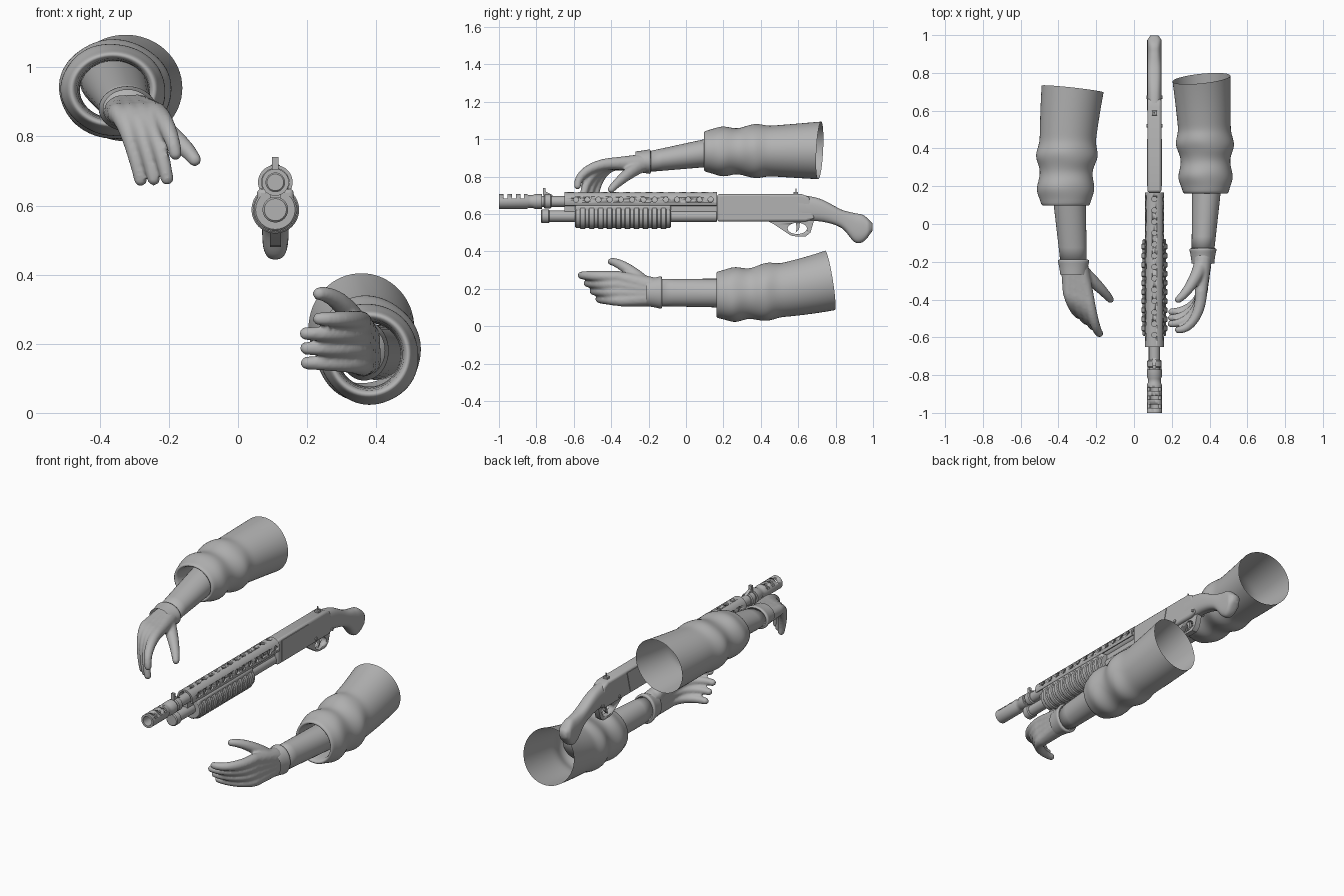
import bpy, bmesh, math
from mathutils import Vector, Matrix

if "Cube" in bpy.data.objects:
    bpy.data.objects.remove(bpy.data.objects["Cube"])

gun_x, barrel_z, tube_z = .108, .667, .588
shield_front, receiver_front, receiver_top = -.65, .167, .706
grey = bpy.data.materials.new("plain_grey")
grey.use_nodes = True
grey.diffuse_color = (.45, .45, .45, 1)
grey.node_tree.nodes["Principled BSDF"].inputs["Base Color"].default_value = grey.diffuse_color


def finish(name, bm, angle=35):
    bmesh.ops.recalc_face_normals(bm, faces=bm.faces)
    mesh = bpy.data.meshes.new(name)
    bm.to_mesh(mesh)
    bm.free()
    mesh.materials.append(grey)
    part = bpy.data.objects.new(name, mesh)
    bpy.context.collection.objects.link(part)
    bpy.ops.object.select_all(action='DESELECT')
    bpy.context.view_layer.objects.active = part
    part.select_set(True)
    bpy.ops.object.shade_smooth_by_angle(angle=math.radians(angle))
    return part


def skin(name, loops, cap=True, closed=False, angle=35):
    """Join equal rows of points into one surface."""
    bm = bmesh.new()
    rows = [[bm.verts.new(point) for point in loop] for loop in loops]
    pairs = list(zip(rows, rows[1:]))
    if closed:
        pairs.append((rows[-1], rows[0]))
    for near, far in pairs:
        for i in range(len(near)):
            bm.faces.new((near[i - 1], near[i], far[i], far[i - 1]))
    if cap and not closed:
        bm.faces.new(rows[0])
        bm.faces.new(rows[-1])
    return finish(name, bm, angle)


def ring(centre, width, height, power=1, sides=32):
    """Upright oval around the y axis; a lower power makes it squarer."""
    points = []
    for i in range(sides):
        a = math.tau * i / sides
        c, s = (math.copysign(abs(v) ** power, v) for v in (math.cos(a), math.sin(a)))
        points.append(centre + Vector((width * c, 0, height * s)))
    return points


def lathe(name, z, profile, closed=False):
    return skin(name, [ring(Vector((gun_x, y, z)), r, r) for y, r in profile], closed=closed)


def rod(name, z, start, end, radius, chamfer=.005):
    return lathe(name, z, [(start, radius - chamfer), (start + chamfer, radius),
                           (end - chamfer, radius), (end, radius - chamfer)])


def prism(name, outline, half, bevel=0, x=gun_x):
    """Side outline of (y, z) points, extruded across x."""
    part = skin(name, [[(x + side, y, z) for y, z in outline] for side in (-half, half)])
    if bevel:
        mod = part.modifiers.new("round", 'BEVEL')
        mod.width, mod.segments, mod.limit_method = bevel, 3, 'ANGLE'
    return part


def box(name, front, back, low, high, half, bevel=0):
    return prism(name, [(front, low), (back, low), (back, high), (front, high)], half, bevel)


def cut(part, fill):
    """Subtract the solids that fill() adds."""
    bm = bmesh.new()
    fill(bm)
    tool = finish("cutter", bm)
    tool.hide_render = True
    mod = part.modifiers.new("cut", 'BOOLEAN')
    mod.object, mod.operation, mod.solver = tool, 'DIFFERENCE', 'EXACT'
    bpy.context.view_layer.objects.active = part
    bpy.ops.object.modifier_apply(modifier="cut")
    bpy.data.objects.remove(tool)


def peg(bm, centre, size, turn=Matrix()):
    """Round solid along z, or along x when turned; size is x, y, z."""
    bmesh.ops.create_cone(bm, cap_ends=True, segments=20, radius1=1, radius2=1, depth=1,
                          matrix=Matrix.Translation(centre) @ Matrix.Diagonal((*size, 1)) @ turn)


across = Matrix.Rotation(math.pi / 2, 4, 'Y')

# Barrel, slotted muzzle brake and sights
rod("barrel", barrel_z, -.8, receiver_front, .029)
outer, inner, waist = .039, .027, .034
brake = lathe("muzzle_brake", barrel_z, [
    (-1, inner), (-1, outer), (-.85, outer), (-.84, waist), (-.82, waist), (-.81, outer),
    (-.77, outer), (-.77, inner)], closed=True)


def ports(bm):
    for i in range(3):
        spot = Matrix.Translation((gun_x, -.965 + i * .045, barrel_z + .04))
        bmesh.ops.create_cube(bm, size=1, matrix=spot @ Matrix.Diagonal((.2, .02, .05, 1)))


cut(brake, ports)
rod("front_band", barrel_z, -.76, -.72, .038)
prism("front_sight", [(-.765, .7), (-.71, .7), (-.75, .72), (-.75, .74), (-.765, .74)], .009)
box("rear_sight", .575, .6, .7, .718, .014, .003)
box("rear_sight_post", .586, .592, .7, .737, .004)

# Heat shield: arched shell with rows of round holes
steps = 28
arc = [math.radians(-24 + 228 * i / steps) for i in range(steps + 1)]
section = [(.05, a) for a in arc] + [(.04, a) for a in reversed(arc)]
shield = skin("heat_shield", [[(gun_x + r * math.cos(a), y, barrel_z + r * math.sin(a)) for r, a in section]
                              for y in (shield_front, receiver_front)])


def vents(bm):
    hole = .014
    for i in range(13):
        y = -.588 + i * .06
        peg(bm, (gun_x, y, barrel_z + .01), (.2, hole, hole), across)
        peg(bm, (gun_x, y, barrel_z + .1), (hole, hole, .12))


cut(shield, vents)

# Magazine tube and ribbed pump grip
rod("magazine_tube", tube_z, -.76, receiver_front, .03)
rod("magazine_cap", tube_z, -.775, -.73, .037)
box("tube_bridge", shield_front, receiver_front, .6, .66, .016)
grip_front, grip_back = -.593, -.08
rod("pump_grip", tube_z, grip_front, grip_back, .062)
for i in range(10):
    y = grip_front + .025 + i * .048
    rod("pump_rib", tube_z, y, y + .032, .069)
box("pump_rails", grip_front, grip_back, .6, .648, .053, .012)

# Receiver with side panels and pins
prism("receiver", [(receiver_front, .56), (.64, .56), (.69, .575), (.66, .69), (.62, receiver_top),
                   (receiver_front, receiver_top)], .037, .012)
for side in (-.038, .038):
    prism("receiver_panel", [(.2, .575), (.42, .575), (.45, .695), (.2, .695)], .002, x=gun_x + side)
    for y in (.52, .67):
        bm = bmesh.new()
        peg(bm, (gun_x + side, y, .583), (.008, .009, .009), across)
        finish("receiver_pin", bm)


# Stock: spine points of y, height and half thickness, smoothly joined
def smooth_path(points, steps=6):
    points = [Vector(p) for p in points]
    extended = [points[0] * 2 - points[1]] + points + [points[-1] * 2 - points[-2]]
    for a, b, c, d in zip(extended, extended[1:], extended[2:], extended[3:]):
        for k in range(steps):
            t = k / steps
            yield b + ((c - a) * t + (2 * a - 5 * b + 4 * c - d) * t ** 2
                       + (3 * b - a - 3 * c + d) * t ** 3) / 2
    yield points[-1]


spine = [(.6, .633, .073), (.72, .62, .06), (.83, .575, .049), (.9, .528, .077), (.95, .523, .07), (.997, .53, .02)]
skin("stock", [ring(Vector((gun_x, y, z)), min(.038, .01 + half * .6), half, .75)
               for y, z, half in smooth_path(spine)], angle=60)

# Trigger group
guard = prism("trigger_guard", [(.43, .566), (.47, .545), (.56, .485), (.59, .48), (.64, .48), (.665, .5),
                                (.685, .566)], .016)
cut(guard, lambda bm: peg(bm, (gun_x, .595, .523), (.2, .052, .03), across))
prism("trigger", [(.585, .56), (.61, .56), (.605, .52), (.585, .498), (.592, .525)], .007)


# Arms
def sleeve(name, cuff, end, cuff_size, end_size, slant):
    """Open cloth tube: puffed folds behind the cuff, slanted far opening, hem turned inside."""
    loops = [ring(cuff + Vector((0, back, 0)), *(cuff_size * scale))
             for back, scale in ((.2, .74), (.03, .77), (-.008, .88))]
    steps = 24
    for k in range(steps + 1):
        t = k / steps
        centre = cuff.lerp(end, t * t)
        centre.y = cuff.y + (end.y - cuff.y) * t
        folded = t < .57
        puff = .018 * math.sin(11 * t) ** 2 * folded
        size = cuff_size.lerp(end_size, t) + Vector((puff, puff))
        loop = ring(centre, *size)
        for i, point in enumerate(loop):
            a = math.tau * i / len(loop)
            crease = puff * (math.sin(2 * a + 20 * t) + math.sin(5 * a - 15 * t) / 2) / 6
            offset = (point - centre) * (1 + crease / size.x)
            loop[i] = centre + offset + Vector((0, slant.dot(offset) * max(0, 2 * t - 1), 0))
        loops.append(loop)
    part = skin(name, loops, cap=False, angle=180)
    part.modifiers.new("smooth", 'SUBSURF')


def forearm(side, elbow, wrist, elbow_size, wrist_size):
    steps = 8
    skin(side + "_forearm", [ring(elbow.lerp(wrist, k / steps), *elbow_size.lerp(wrist_size, k / steps))
                             for k in range(steps + 1)], angle=180)
    # Flared glove cuff
    part = skin(side + "_glove_cuff", [
        ring(wrist + Vector((0, back, 0)), *(wrist_size * scale))
        for back, scale in ((-.07, 1), (-.02, 1.1), (0, 1.2), (.012, 1.2), (.012, .9))], cap=False, angle=180)
    part.modifiers.new("smooth", 'SUBSURF')


def hand(name, wrist, first, last, forward, curl, bend, thumb_out, thumb_in):
    """Swept balls for the palm and curling digits, fused into one skin."""
    bm = bmesh.new()

    def ball(centre, radius):
        bmesh.ops.create_icosphere(bm, subdivisions=2, radius=radius, matrix=Matrix.Translation(centre))

    def digit(root, out, inward, thick):
        steps = 22
        for k in range(steps + 1):
            a = math.pi / 2 * k / steps
            ball(root + out * math.sin(a) + inward * (1 - math.cos(a)), thick + (.02 - thick) * k / steps)

    middle = first.lerp(last, .5)
    for i in range(4):
        knuckle = first.lerp(last, i / 3)
        root = wrist + (knuckle - middle) * .5
        for k in range(12):
            ball(root.lerp(knuckle, k / 12), .05 - .016 * k / 12)
        digit(knuckle, forward * (.2 - .025 * i), curl * (bend if i else .12), .034)
    digit(wrist, thumb_out, thumb_in, .045)
    part = finish(name, bm)
    mod = part.modifiers.new("fuse", 'REMESH')
    mod.mode, mod.voxel_size, mod.use_smooth_shade = 'VOXEL', .007, True
    mod = part.modifiers.new("soften", 'SMOOTH')
    mod.factor, mod.iterations = .5, 5


# Right arm, raised, palm down
sleeve("right_sleeve", Vector((-.362, .1, .935)), Vector((-.325, .715, .94)),
       Vector((.13, .11)), Vector((.165, .155)), Vector((-.11, 0, .05)))
forearm("right", Vector((-.36, .4, .97)), Vector((-.32, -.2, .88)), Vector((.1, .095)), Vector((.07, .055)))
hand("right_hand", Vector((-.315, -.22, .872)), Vector((-.245, -.38, .87)), Vector((-.345, -.36, .865)),
     Vector((.2, -1, 0)), Vector((.2, 0, -1)), .19, Vector((.13, -.1, -.05)), Vector((.06, -.08, -.09)))

# Left arm, lowered, palm turned inward
sleeve("left_sleeve", Vector((.38, .165, .168)), Vector((.357, .77, .245)),
       Vector((.122, .125)), Vector((.154, .16)), Vector((.1, 0, -.16)))
forearm("left", Vector((.4, .45, .175)), Vector((.365, -.14, .18)), Vector((.09, .08)), Vector((.06, .073)))
hand("left_hand", Vector((.365, -.18, .185)), Vector((.355, -.36, .262)), Vector((.36, -.34, .138)),
     Vector((0, -1, .05)), Vector((-1, 0, 0)), .16, Vector((-.03, -.14, .16)), Vector((-.1, -.08, 0)))
